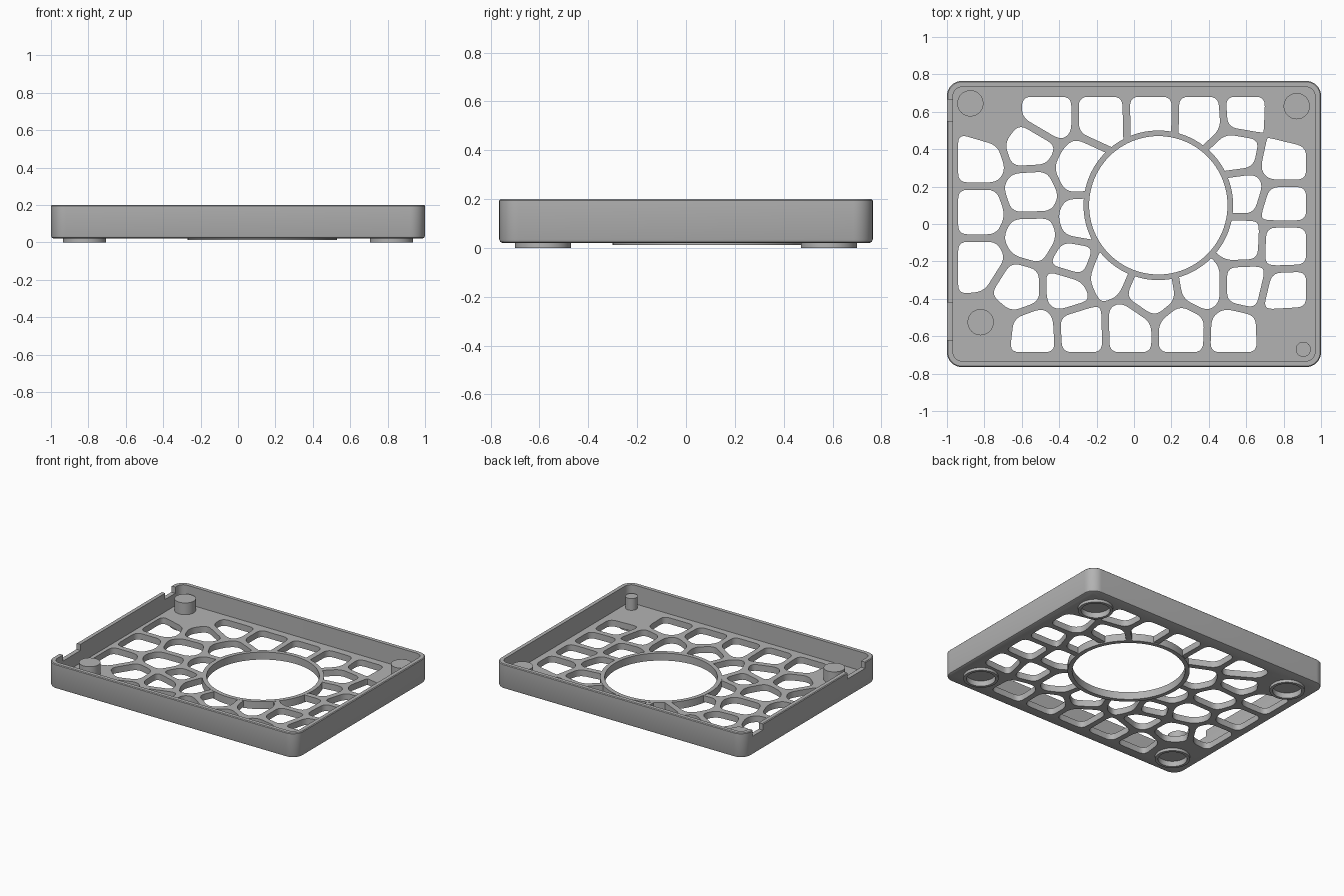
import bpy
import bmesh
import math
from mathutils import Vector

cube = bpy.data.objects.get("Cube")
if cube:
    bpy.data.objects.remove(cube, do_unlink=True)

grey = bpy.data.materials.new("matte_grey")
grey.use_nodes = True
tone = (0.45, 0.45, 0.45, 1.0)
grey.diffuse_color = tone
grey.node_tree.nodes["Principled BSDF"].inputs["Base Color"].default_value = tone

BASE, FLOOR, RIM, POST_TOP = 0.02, 0.065, 0.2, 0.15
HALF_BAR = 0.02


def circle(center, radius, count=64):
    steps = [2 * math.pi * i / count for i in range(count)]
    return [Vector((center[0] + radius * math.cos(a), center[1] + radius * math.sin(a))) for a in steps]


def rounded_rect(half_x, half_y, radius, count=10):
    outline = []
    for quarter, (sx, sy) in enumerate([(1, 1), (-1, 1), (-1, -1), (1, -1)]):
        for i in range(count + 1):
            a = math.pi / 2 * (quarter + i / count)
            outline.append(Vector((sx * (half_x - radius) + radius * math.cos(a),
                                   sy * (half_y - radius) + radius * math.sin(a))))
    return outline


def loft(bm, layers, tube=False):
    """Join equal outlines placed at heights; cap the ends or close into a tube."""
    rings = [[bm.verts.new((p.x, p.y, z)) for p in outline] for outline, z in layers]
    pairs = list(zip(rings, rings[1:]))
    if tube:
        pairs.append((rings[-1], rings[0]))
    else:
        bm.faces.new(rings[0][::-1])
        bm.faces.new(rings[-1])
    for low, high in pairs:
        for i in range(len(low)):
            j = (i + 1) % len(low)
            bm.faces.new((low[i], low[j], high[j], high[i]))


def make(name, solids, tube=False):
    bm = bmesh.new()
    for layers in solids:
        loft(bm, layers, tube)
    bmesh.ops.recalc_face_normals(bm, faces=bm.faces)
    mesh = bpy.data.meshes.new(name)
    bm.to_mesh(mesh)
    bm.free()
    mesh.materials.append(grey)
    obj = bpy.data.objects.new(name, mesh)
    bpy.context.collection.objects.link(obj)
    return obj


def activate(obj):
    bpy.ops.object.select_all(action="DESELECT")
    obj.select_set(True)
    bpy.context.view_layer.objects.active = obj


def cut(target, solids):
    cutter = make("cutter", solids)
    cutter.hide_render = True
    mod = target.modifiers.new("cut", "BOOLEAN")
    mod.operation = "DIFFERENCE"
    mod.solver = "EXACT"
    mod.object = cutter
    activate(target)
    bpy.ops.object.modifier_apply(modifier=mod.name)
    bpy.data.objects.remove(cutter, do_unlink=True)


def clip(polygon, point, normal):
    """Keep the part of a convex polygon behind a line."""
    result = []
    for a, b in zip(polygon, polygon[1:] + polygon[:1]):
        da, db = (a - point).dot(normal), (b - point).dot(normal)
        if da <= 0:
            result.append(a)
        if da * db < 0:
            result.append(a.lerp(b, da / (da - db)))
    return result


def soften(polygon, radius=0.05, count=5):
    """Round every corner of a polygon."""
    result = []
    for i, corner in enumerate(polygon):
        ends = []
        for other in (polygon[i - 1], polygon[(i + 1) % len(polygon)]):
            edge = other - corner
            ends.append(corner + edge.normalized() * min(radius, 0.45 * edge.length))
        for k in range(count + 1):
            t = k / count
            result.append(ends[0].lerp(corner, t).lerp(corner.lerp(ends[1], t), t))
    return result


# Cell centres of the open lattice, in hundredths, by row or column
top_row = [(-48, 57.5), (-15, 57.5), (7, 58), (37, 57.5), (58.5, 59)]
left_column = [(-83, 34), (-83, 6.5), (-83, -21.5)]
left_middle = [(-56.5, 43), (-55, 16), (-54.5, -6.5), (-62.5, -34.5)]
left_inner = [(-28, 29), (-27, 2), (-31, -20.5), (-35, -34), (-16.5, -26)]
bottom_row = [(-54, -58), (-28, -56.5), (-2.5, -56), (25, -56), (53.5, -57)]
lower_inner = [(10, -37.5), (36.5, -33), (59, -33)]
right_inner = [(55, 38.5), (58, 16.5), (58, -9)]
right_column = [(79, 33.5), (79, 10), (79, -10), (80, -38)]
solid_corners = [(-76, 58), (85, 58), (-80, -55), (81, -56)]

open_cells = (top_row + left_column + left_middle + left_inner + bottom_row
              + lower_inner + right_inner + right_column)
seeds = [Vector(p) / 100 for p in open_cells + solid_corners]
window = [Vector(p) for p in [(-0.94, -0.685), (0.92, -0.685), (0.92, 0.68), (-0.94, 0.68)]]

holes = []
for seed in seeds[:len(open_cells)]:
    cell = window
    for other in seeds:
        if other is not seed:
            away = (other - seed).normalized()
            cell = clip(cell, (seed + other) / 2 - away * HALF_BAR, away)
    outline = soften(cell)
    holes.append([(outline, -0.1), (outline, FLOOR + 0.05)])

# Tray shell with a softened lower edge and a hollow inside
tray = make("tray", [[(rounded_rect(0.985, 0.75, 0.065), BASE),
                      (rounded_rect(0.996, 0.761, 0.076), BASE + 0.005),
                      (rounded_rect(1, 0.765, 0.08), BASE + 0.015),
                      (rounded_rect(1, 0.765, 0.08), RIM - 0.005),
                      (rounded_rect(0.995, 0.76, 0.075), RIM)]])
inside = rounded_rect(0.968, 0.733, 0.05)
cut(tray, [[(inside, FLOOR), (inside, RIM + 0.1)]])
cut(tray, holes)

# Large round opening with its collar
hub = (0.13, 0.1)
opening = circle(hub, 0.385, 96)
cut(tray, [[(opening, -0.1), (opening, 0.15)]])


def collar(name, center, outer, inner, low, high, count=64):
    big, small = circle(center, outer, count), circle(center, inner, count)
    return make(name, [[(big, low), (big, high), (small, high), (small, low)]], tube=True)


parts = [tray, collar("opening_collar", hub, 0.4, 0.37, 0.012, FLOOR + 0.001, 96)]

# Shallow notches in the end wall
notches = []
for low, high in [(-0.62, -0.42), (0.55, 0.665)]:
    block = [Vector(p) for p in [(-1.1, low), (-0.95, low), (-0.95, high), (-1.1, high)]]
    notches.append([(block, RIM - 0.045), (block, RIM + 0.1)])
cut(tray, notches)

# Ring feet around recessed pads
feet = [(sx * 0.82, sy * 0.585) for sx in (-1, 1) for sy in (-1, 1)]
cut(tray, [[(circle(c, 0.096), -0.1), (circle(c, 0.096), 0.04)] for c in feet])
for c in feet:
    side = "left" if c[0] > 0 else "right"
    end = "back" if c[1] > 0 else "front"
    parts.append(collar(f"{end}_{side}_foot", c, 0.115, 0.095, 0, BASE + 0.01))

# Support posts standing on the floor
posts = {"back_right_post": (-0.875, 0.645, 0.07), "back_left_post": (0.87, 0.63, 0.07),
         "front_right_post": (-0.82, -0.525, 0.07), "front_left_post": (0.905, -0.67, 0.04)}
for name, (x, y, radius) in posts.items():
    outline = circle((x, y), radius, 48)
    parts.append(make(name, [[(outline, FLOOR - 0.01), (outline, POST_TOP)]]))

for part in parts:
    activate(part)
    bpy.ops.object.shade_smooth_by_angle(angle=math.radians(35))
